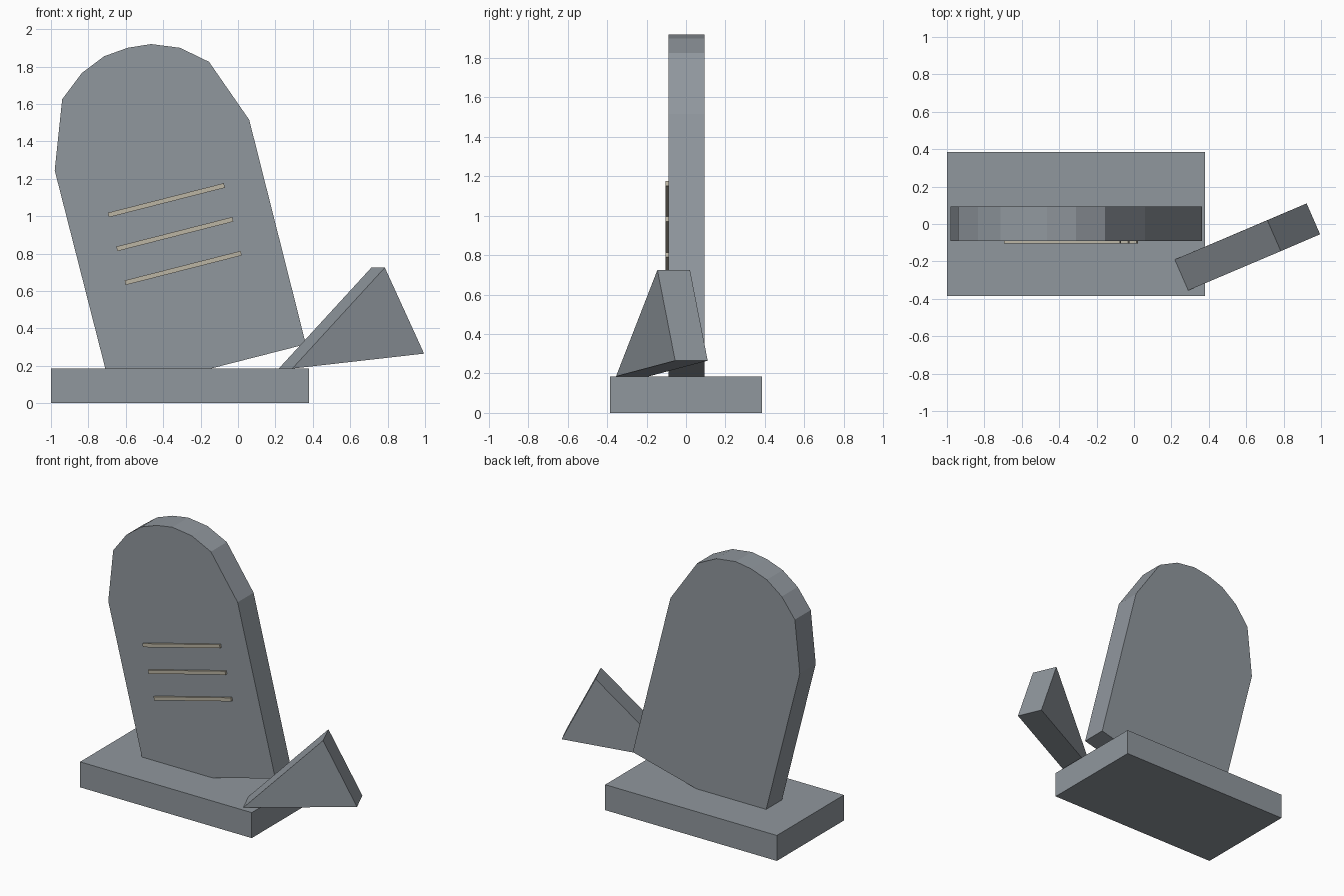
import bpy
from math import radians
from mathutils import Vector, Matrix

cube = bpy.data.objects.get("Cube")
if cube:
    bpy.data.objects.remove(cube, do_unlink=True)


def material(name, rgb):
    mat = bpy.data.materials.new(name)
    mat.use_nodes = True
    mat.diffuse_color = (*rgb, 1)
    mat.node_tree.nodes["Principled BSDF"].inputs["Base Color"].default_value = (*rgb, 1)
    return mat


def prism(name, ring, offset, mat):
    """Extrude a planar ring of points, clockwise seen from its offset side."""
    n = len(ring)
    start = [Vector(p) for p in ring]
    verts = start + [p + Vector(offset) for p in start]
    faces = [tuple(range(n)), tuple(reversed(range(n, 2 * n)))]
    for i in range(n):
        j = (i + 1) % n
        faces.append((j, i, i + n, j + n))
    mesh = bpy.data.meshes.new(name)
    mesh.from_pydata(verts, [], faces)
    mesh.materials.append(mat)
    obj = bpy.data.objects.new(name, mesh)
    bpy.context.collection.objects.link(obj)
    return obj


def box(name, centre, size, mat, tilt=0):
    bpy.ops.mesh.primitive_cube_add(size=1)
    obj = bpy.context.object
    obj.name = name
    obj.data.transform(Matrix.Diagonal((*size, 1)))
    obj.location = centre
    obj.rotation_euler.y = -radians(tilt)
    obj.data.materials.append(mat)
    return obj


stone = material("grey stone", (0.28, 0.31, 0.34))
tan = material("pale tan", (0.50, 0.46, 0.37))

# Plinth
box("plinth", (-0.31, 0, 0.0925), (1.38, 0.77, 0.185), stone)

# Leaning slab with a chipped round top, its lower corner sunk in the plinth
outline = [(-0.675, 0.05), (0.363, 0.315), (0.06, 1.515), (-0.155, 1.825),
           (-0.31, 1.90), (-0.465, 1.92), (-0.59, 1.90), (-0.715, 1.855),
           (-0.835, 1.765), (-0.94, 1.625), (-0.98, 1.245)]
prism("slab", [(x, -0.09, z) for x, z in outline], (0, 0.183, 0), stone)

# Inscription lines
for i in range(3):
    box(f"inscription_line_{i + 1}", (-0.383 + 0.045 * i, -0.095, 1.085 - 0.181 * i),
        (0.64, 0.02, 0.025), tan, 14.3)

# Broken fragment leaning on the plinth edge
prism("broken_fragment",
      [(0.29, -0.355, 0.185), (0.995, -0.055, 0.265), (0.785, -0.145, 0.725)],
      (-0.072, 0.165, 0), stone)
